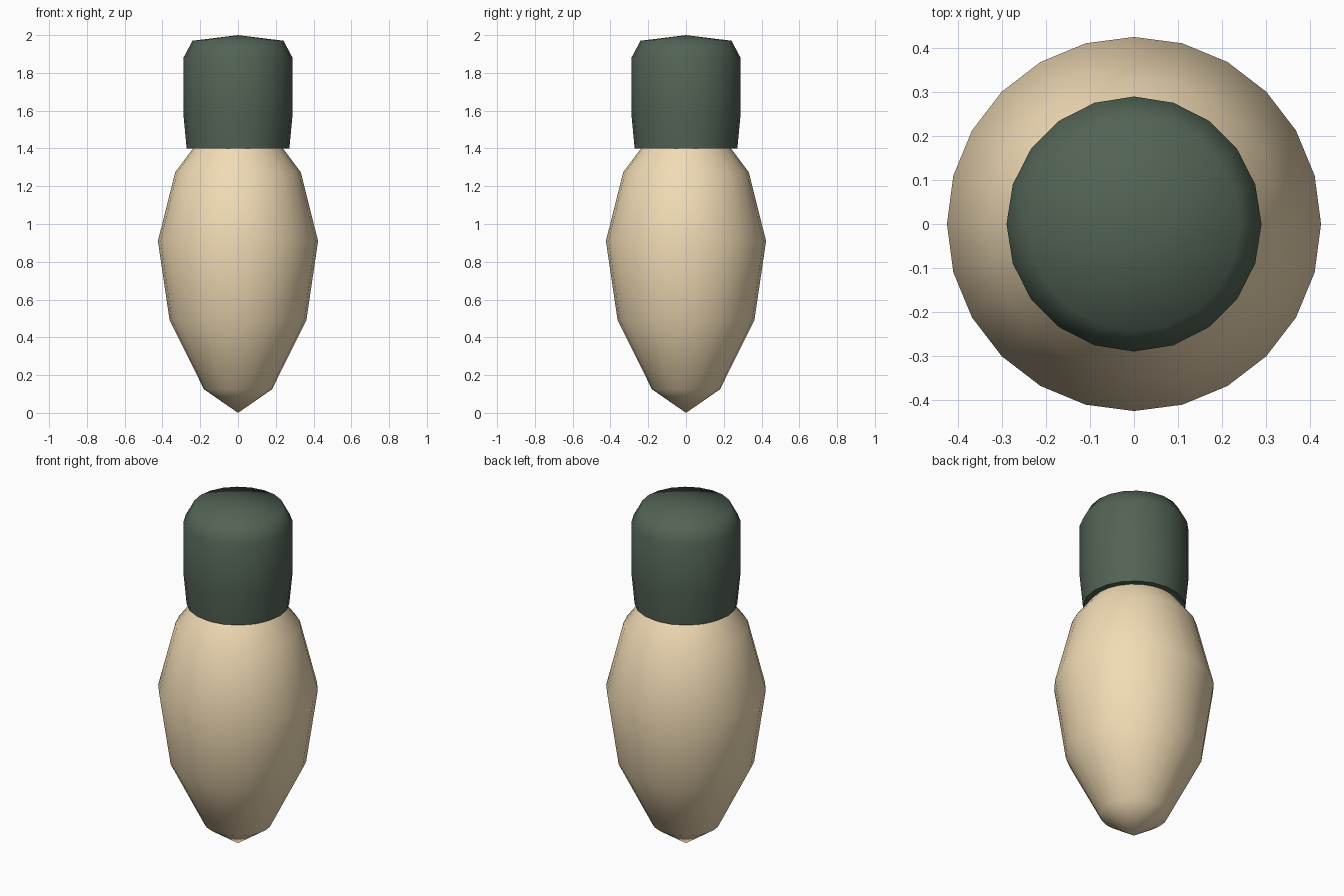
import bpy, bmesh, math

if "Cube" in bpy.data.objects:
    bpy.data.objects.remove(bpy.data.objects["Cube"])


def material(name, rgb):
    mat = bpy.data.materials.new(name)
    mat.diffuse_color = (*rgb, 1)
    mat.use_nodes = True
    mat.node_tree.nodes["Principled BSDF"].inputs["Base Color"].default_value = mat.diffuse_color
    return mat


def lathe(name, profile, sides, mat):
    """Spin an (r, z) profile about z; r = 0 makes a pole."""
    bm = bmesh.new()
    verts = [bm.verts.new((r, 0, z)) for r, z in profile]
    edges = [bm.edges.new(pair) for pair in zip(verts, verts[1:])]
    bmesh.ops.spin(bm, geom=verts + edges, cent=(0, 0, 0), axis=(0, 0, 1),
                   angle=math.tau, steps=sides, use_merge=True)
    bmesh.ops.remove_doubles(bm, verts=bm.verts, dist=1e-4)
    bmesh.ops.recalc_face_normals(bm, faces=bm.faces)
    mesh = bpy.data.meshes.new(name)
    bm.to_mesh(mesh)
    bm.free()
    mesh.materials.append(mat)
    obj = bpy.data.objects.new(name, mesh)
    bpy.context.collection.objects.link(obj)
    bpy.ops.object.select_all(action='DESELECT')
    obj.select_set(True)
    bpy.context.view_layer.objects.active = obj
    bpy.ops.object.shade_smooth_by_angle(angle=math.radians(62))
    return obj


# Pointed bulb
lathe("bulb", [(0, 0), (0.18, 0.125), (0.362, 0.49), (0.424, 0.91),
               (0.332, 1.275), (0.238, 1.4)],
      24, material("warm_cream", (0.88, 0.71, 0.46)))

# Socket cap with closed underside
lathe("socket", [(0, 1.4), (0.272, 1.4), (0.289, 1.58), (0.289, 1.88),
                 (0.241, 1.97), (0, 2.0)],
      20, material("dark_green", (0.085, 0.125, 0.09)))
